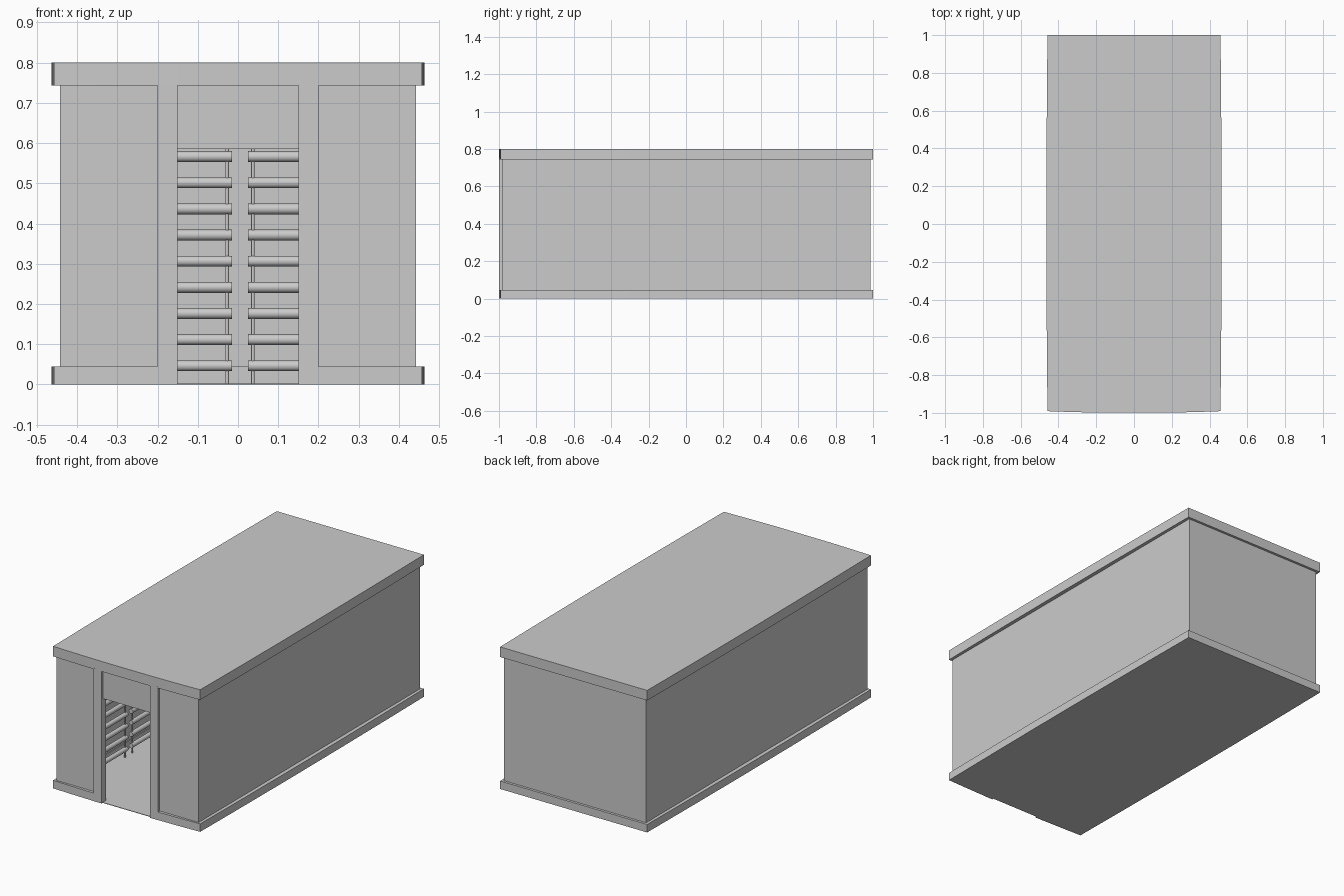
import bpy, bmesh, math
from mathutils import Vector

if "Cube" in bpy.data.objects:
    bpy.data.objects.remove(bpy.data.objects["Cube"])


def finish(name, bm):
    bmesh.ops.recalc_face_normals(bm, faces=bm.faces)
    me = bpy.data.meshes.new(name)
    bm.to_mesh(me)
    bm.free()
    ob = bpy.data.objects.new(name, me)
    bpy.context.collection.objects.link(ob)
    return ob


def prism(name, pts, z0, z1):
    bm = bmesh.new()
    f = bm.faces.new([bm.verts.new((x, y, z0)) for x, y in pts])
    r = bmesh.ops.extrude_face_region(bm, geom=[f])
    bmesh.ops.translate(bm, vec=(0, 0, z1 - z0),
                        verts=[v for v in r['geom'] if isinstance(v, bmesh.types.BMVert)])
    return finish(name, bm)


def box(name, x0, x1, y0, y1, z0, z1):
    return prism(name, [(x0, y0), (x1, y0), (x1, y1), (x0, y1)], z0, z1)


def rod(bm, a, b, r, n=12):
    a, b = Vector(a), Vector(b)
    d = b - a
    m = d.to_track_quat('Z', 'Y').to_matrix().to_4x4()
    m.translation = (a + b) / 2
    bmesh.ops.create_cone(bm, cap_ends=True, segments=n, radius1=r, radius2=r,
                          depth=d.length, matrix=m)


def front_y(x):
    return -1 + 0.009 * (x / 0.458) ** 2


DOOR = 0.15
# gently bowed outline, right half from the door jamb to the back
half = [(x, front_y(x)) for x in (DOOR, 0.25, 0.35, 0.458)]
half += [(0.464 - 0.006 * (y / 0.99) ** 2, y) for y in (-0.65, -0.3, 0, 0.3, 0.65)]
half += [(0.458, 1.0)]
outer = half + [(-x, y) for x, y in reversed(half)]

# roof slab
prism("roof_slab", outer, 0.743, 0.8)

# base skirting ring, open at the doorway
inner = [(-DOOR, -0.96), (-0.415, -0.96), (-0.415, 0.955),
         (0.415, 0.955), (0.415, -0.96), (DOOR, -0.96)]
prism("base_skirting", outer + inner, 0, 0.045)

# floor
box("floor", -0.44, 0.44, -0.99, 0.985, 0, 0.003)

# walls
box("back_wall", -0.442, 0.442, 0.96, 0.986, 0.04, 0.75)
for side, s in (("left", -1), ("right", 1)):
    xs = sorted((s * 0.442, s * 0.42))
    box(side + "_wall", *xs, -0.98, 0.986, 0.04, 0.75)
    xs = sorted((s * 0.442, s * DOOR))
    box(side + "_front_wall", *xs, -0.982, -0.96, 0.04, 0.75)
    xs = sorted((s * DOOR, s * 0.2))
    box(side + "_door_pillar", *xs, -0.999, -0.96, 0, 0.75)

# door lintel
box("door_lintel", -DOOR, DOOR, -0.985, -0.96, 0.585, 0.75)


# pipe racks along the walls
def pipe_rack(name, a, b):
    bm = bmesh.new()
    a, b = Vector(a), Vector(b)
    step = (b - a).normalized() * 0.012
    for i in range(10):
        z = Vector((0, 0, 0.0465 + 0.065 * i))
        rod(bm, a + z, b + z, 0.0135)
    for p in (a + step, b - step):
        rod(bm, p + Vector((0, 0, 0.003)), p + Vector((0, 0, 0.66)), 0.0045, 8)
    return finish(name, bm)


for side, s in (("left", -1), ("right", 1)):
    for k in range(4):
        y = -0.89 + 0.445 * k
        pipe_rack(f"{side}_pipe_rack_{k + 1}", (s * 0.37, y + 0.02, 0), (s * 0.37, y + 0.425, 0))
    pipe_rack(side + "_back_pipe_rack", (s * 0.02 + 0.005, 0.915, 0), (s * 0.38, 0.915, 0))

# smooth the pipes only
for ob in bpy.data.objects:
    ob.select_set("pipe_rack" in ob.name)
    if "pipe_rack" in ob.name:
        bpy.context.view_layer.objects.active = ob
bpy.ops.object.shade_smooth_by_angle(angle=math.radians(50))
